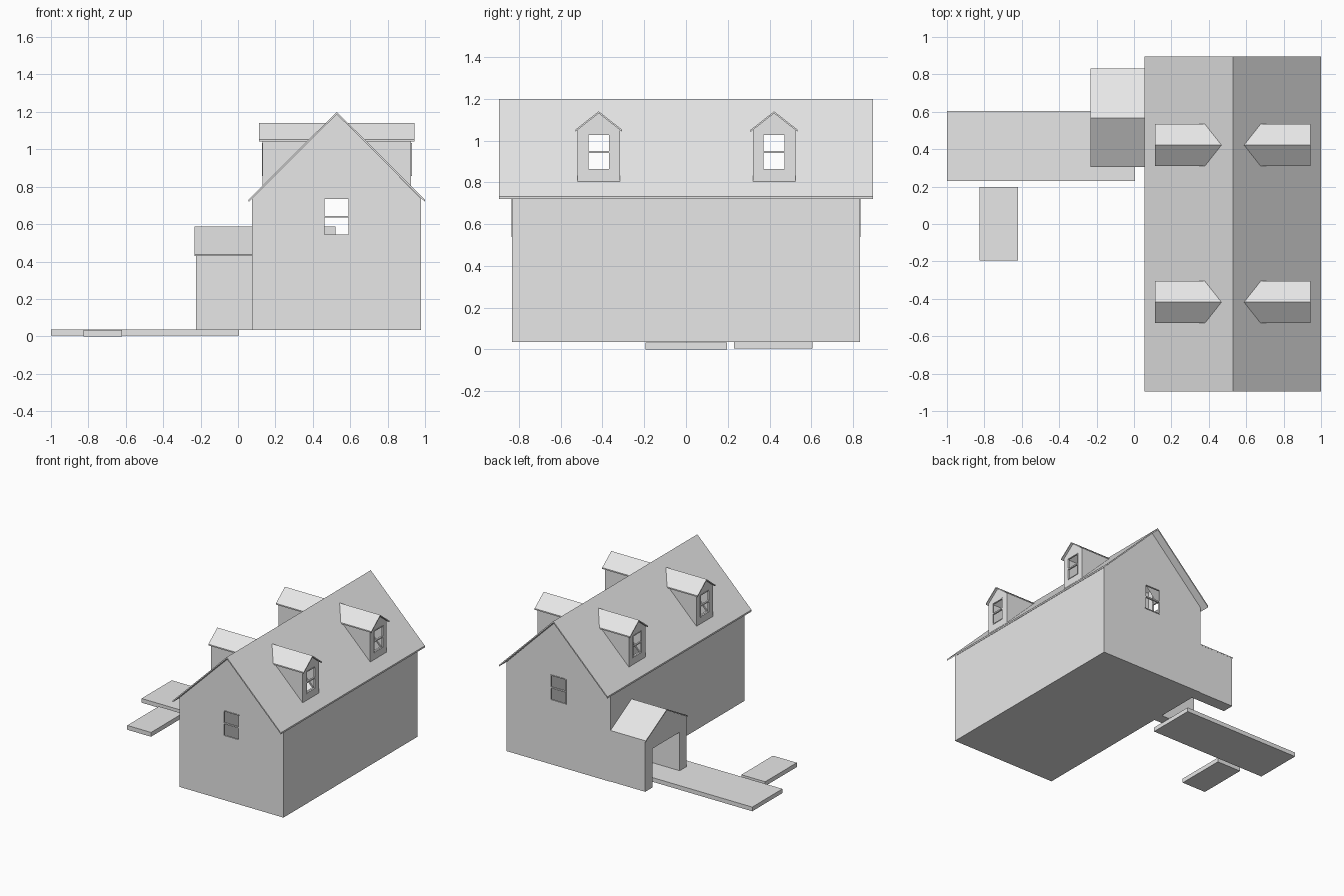
import bpy, bmesh

if "Cube" in bpy.data.objects:
    bpy.data.objects.remove(bpy.data.objects["Cube"])

grey = bpy.data.materials.new("light_grey")
grey.diffuse_color = (0.8, 0.8, 0.8, 1)
grey.use_nodes = True
grey.node_tree.nodes["Principled BSDF"].inputs["Base Color"].default_value = grey.diffuse_color


def prism(name, profile, axis, a, b):
    """Extrude a profile along x (profile is y,z) or along y (profile is x,z)."""
    bm = bmesh.new()
    place = (lambda p, t: (t, p[0], p[1])) if axis == 'x' else (lambda p, t: (p[0], t, p[1]))
    start = [bm.verts.new(place(p, a)) for p in profile]
    end = [bm.verts.new(place(p, b)) for p in profile]
    bm.faces.new(start)
    bm.faces.new(end[::-1])
    n = len(profile)
    for i in range(n):
        j = (i + 1) % n
        bm.faces.new((start[i], end[i], end[j], start[j]))
    bmesh.ops.recalc_face_normals(bm, faces=bm.faces)
    me = bpy.data.meshes.new(name)
    bm.to_mesh(me)
    bm.free()
    me.materials.append(grey)
    ob = bpy.data.objects.new(name, me)
    bpy.context.collection.objects.link(ob)
    return ob


def box(name, x0, x1, y0, y1, z0, z1):
    return prism(name, [(x0, z0), (x1, z0), (x1, z1), (x0, z1)], 'y', y0, y1)


def cut(ob, *size):
    """Cut a box-shaped opening and bake it."""
    cutter = box("cutter", *size)
    cutter.hide_render = True
    mod = ob.modifiers.new("opening", 'BOOLEAN')
    mod.operation = 'DIFFERENCE'
    mod.solver = 'EXACT'
    mod.object = cutter
    dg = bpy.context.evaluated_depsgraph_get()
    me = bpy.data.meshes.new_from_object(ob.evaluated_get(dg))
    ob.modifiers.clear()
    ob.data = me
    bpy.data.objects.remove(cutter)


def chevron(c, half, ridge, eave, t):
    """Cross-section of a pitched roof sheet."""
    return [(c - half, eave), (c, ridge), (c + half, eave),
            (c + half, eave - t), (c, ridge - t), (c - half, eave - t)]


def window_frame(name, axis, c, half, z0, z1, a, b):
    """Thin rim and a middle bar, in the plane across the axis."""
    r, m = 0.003, (z0 + z1) / 2
    for part, u0, u1, w0, w1 in (("left", c - half - r, c - half + r, z0, z1),
                                 ("right", c + half - r, c + half + r, z0, z1),
                                 ("sill", c - half, c + half, z0 - r, z0 + r),
                                 ("head", c - half, c + half, z1 - r, z1 + r),
                                 ("bar", c - half, c + half, m - .005, m + .005)):
        prism(f"{name}_{part}", [(u0, w0), (u1, w0), (u1, w1), (u0, w1)], axis, a, b)


C = 0.528           # ridge line x
BASE = 0.035        # ground floor level
W = 0.01            # wall thickness
X0, X1, Y = 0.075, 0.978, 0.832

# House floor and long walls
box("house_floor", X0, X1, -Y, Y, BASE, BASE + W)
box("side_wall_left", X0, X0 + W, -Y, Y, BASE, 0.736)
box("side_wall_right", X1 - W, X1, -Y, Y, BASE, 0.736)

# Gable walls with windows
gable = [(X0, BASE), (X1, BASE), (X1, 0.737), (C, 1.188), (X0, 0.737)]
for name, s in (("front", -1), ("back", 1)):
    wall = prism(f"{name}_gable", gable, 'y', s * (Y - W), s * Y)
    cut(wall, 0.46, 0.594, s * Y - 0.05, s * Y + 0.05, 0.542, 0.737)
    window_frame(f"{name}_window", 'y', C - 0.001, 0.067, 0.542, 0.737,
                 s * (Y - W), s * (Y + 0.004))

# Main roof, open beneath the dormers
roof = prism("main_roof", chevron(C, 0.471, 1.2, 0.732, 0.013), 'y', -0.895, 0.895)
DORMERS = (-0.418, 0.422)
for yc in DORMERS:
    cut(roof, 0.14, 0.916, yc - 0.085, yc + 0.085, 0.84, 1.04)

# Dormers: two on each slope
for yc in DORMERS:
    for s in (-1, 1):
        face = C + s * 0.398
        front = prism("dormer_front", [(yc - .102, .795), (yc + .102, .795), (yc + .102, 1.052),
                                       (yc, 1.132), (yc - .102, 1.052)],
                      'x', face - s * W, face)
        cut(front, face - .05, face + .05, yc - .053, yc + .053, .86, 1.03)
        window_frame("dormer_window", 'x', yc, .053, .86, 1.03, face - s * W, face + s * .003)
        for k in (-1, 1):
            prism("dormer_cheek", [(face, .798), (face, 1.052), (C + s * .146, 1.052)],
                  'y', yc + k * .102, yc + k * .092)
        prism("dormer_roof", chevron(yc, .112, 1.14, 1.052, .01), 'x',
              C + s * .06, C + s * .415)

# Side annex running into the house, with an open doorway
annex = prism("annex", [(.318, BASE), (.828, BASE), (.828, .435), (.568, .577), (.318, .435)],
              'x', -0.225, 0.52)
cut(annex, -0.4, X0 - 0.001, 0.40, 0.735, -0.1, 0.34)
prism("annex_roof", chevron(.568, .263, .586, .438, .009), 'x', -0.232, 0.52)

# Ground slabs
box("walkway", -1.0, 0.005, 0.23, 0.605, 0.004, 0.037)
box("step_slab", -0.827, -0.62, -0.195, 0.197, 0.0, 0.034)
